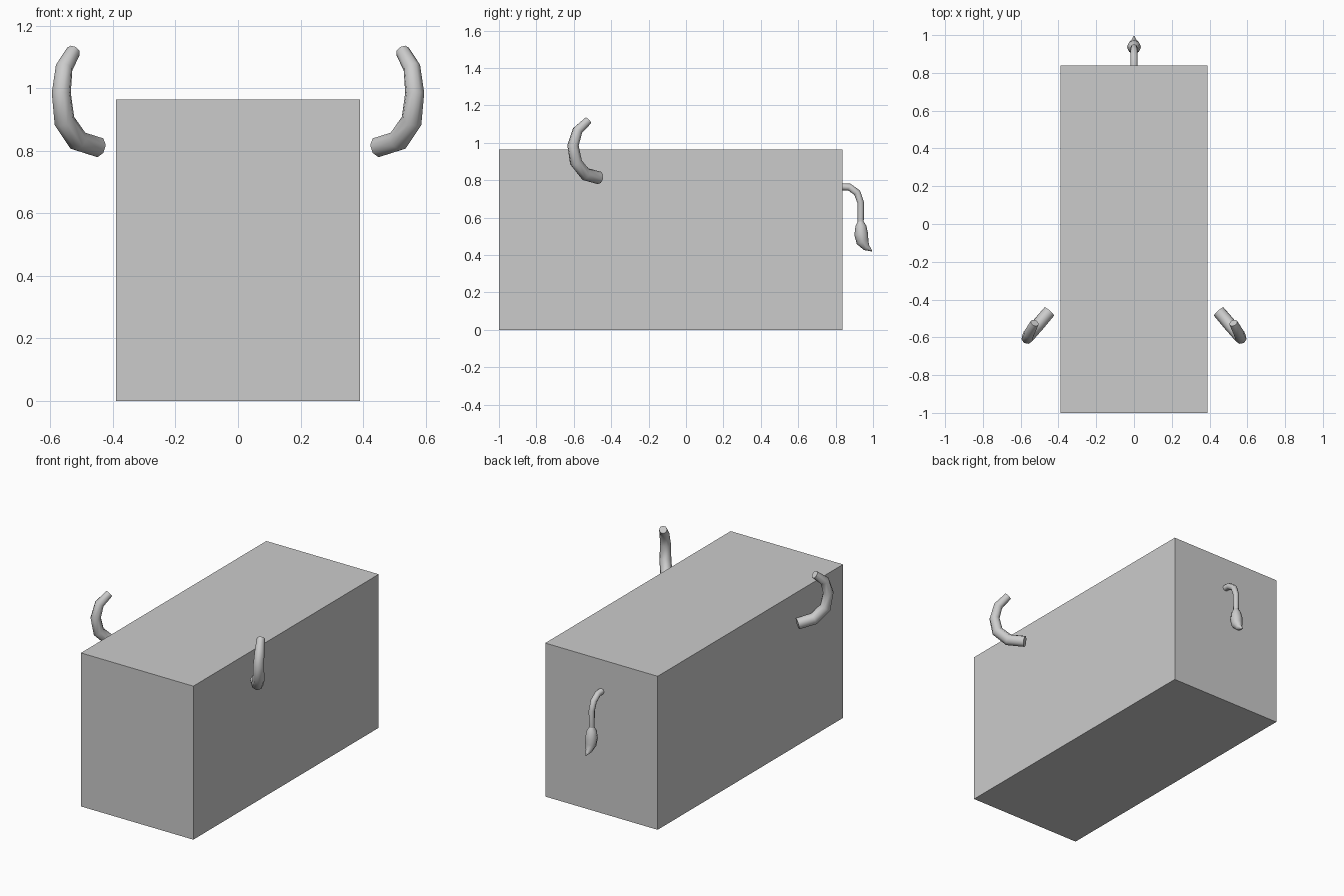
import bpy, bmesh, math
from mathutils import Vector

if "Cube" in bpy.data.objects:
    bpy.data.objects.remove(bpy.data.objects["Cube"])


def finish(name, bm):
    bmesh.ops.recalc_face_normals(bm, faces=bm.faces)
    me = bpy.data.meshes.new(name)
    bm.to_mesh(me)
    bm.free()
    ob = bpy.data.objects.new(name, me)
    bpy.context.collection.objects.link(ob)
    return ob


def tube(name, path, radii, sides, mirror=1):
    """Sweep a polygon ring along a path, one radius per point."""
    pts = [Vector((x * mirror, y, z)) for x, y, z in path]
    bm = bmesh.new()
    rings, side = [], None
    for i, p in enumerate(pts):
        a, b = pts[max(i - 1, 0)], pts[min(i + 1, len(pts) - 1)]
        t = (b - a).normalized()
        ref = Vector((1, 0, 0)) if side is None else side
        side = (ref - t * ref.dot(t)).normalized()
        up = t.cross(side)
        rings.append([bm.verts.new(p + radii[i] * (
            side * math.cos(k * math.tau / sides) + up * math.sin(k * math.tau / sides)))
            for k in range(sides)])
    for r, s in zip(rings, rings[1:]):
        for k in range(sides):
            n = (k + 1) % sides
            bm.faces.new((r[k], r[n], s[n], s[k]))
    bm.faces.new(rings[0])
    bm.faces.new(rings[-1])
    ob = finish(name, bm)
    # smooth along the sides, crisp end caps
    for f in ob.data.polygons:
        f.use_smooth = len(f.vertices) == 4
    return ob


# Body block
bm = bmesh.new()
bmesh.ops.create_cube(bm, size=1)
for v in bm.verts:
    v.co = Vector((v.co.x * 0.78, v.co.y * 1.838 - 0.081, (v.co.z + 0.5) * 0.963))
finish("body", bm)

# Curved horns, one on each side
horn_path = [(0.449, -0.464, 0.812), (0.512, -0.538, 0.832), (0.555, -0.588, 0.895),
             (0.565, -0.604, 0.985), (0.556, -0.580, 1.065), (0.526, -0.524, 1.118)]
horn_radii = [0.034, 0.035, 0.034, 0.031, 0.028, 0.023]
for name, m in (("horn_right", 1), ("horn_left", -1)):
    tube(name, horn_path, horn_radii, 8, m)

# Tail stem
tail_path = [(0, 0.825, 0.765), (0, 0.873, 0.763), (0, 0.915, 0.733),
             (0, 0.934, 0.680), (0, 0.934, 0.565)]
tube("tail", tail_path, [0.019, 0.019, 0.019, 0.018, 0.016], 8)

# Tail tuft, curling to a point at the back
tuft_path = [(0, 0.934, 0.582), (0, 0.935, 0.555), (0, 0.937, 0.510),
             (0, 0.944, 0.470), (0, 0.965, 0.440), (0, 0.995, 0.420)]
tube("tail_tuft", tuft_path, [0.014, 0.029, 0.037, 0.033, 0.019, 0.002], 8)
